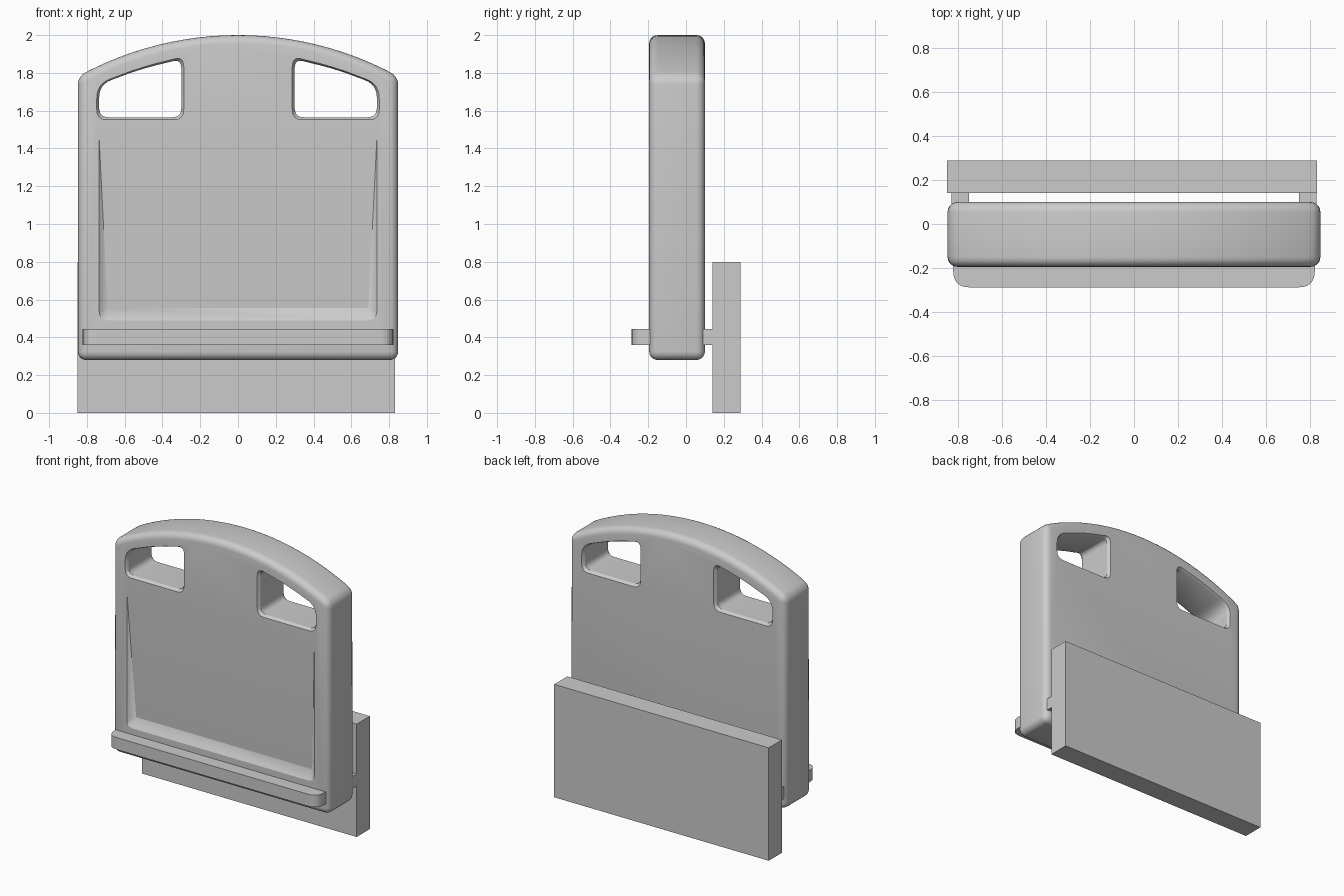
import bpy
import bmesh
import math
from mathutils import Vector

if "Cube" in bpy.data.objects:
    bpy.data.objects.remove(bpy.data.objects["Cube"], do_unlink=True)

grey = bpy.data.materials.new("light grey")
grey.use_nodes = True
grey.diffuse_color = (0.6, 0.6, 0.6, 1)
grey.node_tree.nodes["Principled BSDF"].inputs["Base Color"].default_value = (0.6, 0.6, 0.6, 1)


def add_object(name, bm):
    bmesh.ops.recalc_face_normals(bm, faces=bm.faces)
    mesh = bpy.data.meshes.new(name)
    bm.to_mesh(mesh)
    bm.free()
    mesh.materials.append(grey)
    obj = bpy.data.objects.new(name, mesh)
    bpy.context.collection.objects.link(obj)
    return obj


def rounded(points, steps=6):
    """Outline from (u, v, corner size); a size of 0 keeps the point."""
    out = []
    for i, (u, v, size) in enumerate(points):
        p = Vector((u, v))
        if size == 0:
            out.append(p)
            continue
        before = Vector(points[i - 1][:2])
        after = Vector(points[(i + 1) % len(points)][:2])
        a = p + (before - p).normalized() * size
        b = p + (after - p).normalized() * size
        for k in range(steps + 1):
            t = k / steps
            out.append(a * (1 - t) ** 2 + p * 2 * t * (1 - t) + b * t * t)
    return out


def loft(name, outline, rings, place):
    """Stack copies of an outline at (depth, growth) and close both ends."""
    lo = Vector([min(p[i] for p in outline) for i in (0, 1)])
    hi = Vector([max(p[i] for p in outline) for i in (0, 1)])
    mid, half = (lo + hi) / 2, (hi - lo) / 2
    bm = bmesh.new()
    loops = []
    for depth, grow in rings:
        loops.append([bm.verts.new(place(
            mid.x + (p.x - mid.x) * (1 + grow / half.x),
            mid.y + (p.y - mid.y) * (1 + grow / half.y), depth)) for p in outline])
    n = len(outline)
    for a, b in zip(loops, loops[1:]):
        for i in range(n):
            j = (i + 1) % n
            bm.faces.new((a[i], a[j], b[j], b[i]))
    bm.faces.new(loops[0])
    bm.faces.new(loops[-1])
    return add_object(name, bm)


def upright(u, v, d):
    return (u, d, v)


def flat(u, v, d):
    return (u, v, d)


def box(name, x, y, z):
    outline = [Vector(p) for p in ((x[0], y[0]), (x[1], y[0]), (x[1], y[1]), (x[0], y[1]))]
    return loft(name, outline, [(z[0], 0), (z[1], 0)], flat)


def apply(obj, kind, **settings):
    mod = obj.modifiers.new(kind.title(), kind)
    for key, value in settings.items():
        setattr(mod, key, value)
    bpy.ops.object.select_all(action="DESELECT")
    bpy.context.view_layer.objects.active = obj
    obj.select_set(True)
    bpy.ops.object.modifier_apply(modifier=mod.name)


def cut(obj, cutter):
    apply(obj, "BOOLEAN", object=cutter, operation="DIFFERENCE", solver="EXACT")
    bpy.data.objects.remove(cutter, do_unlink=True)


RADIUS = 1.752


def arch(x):
    return 2 - RADIUS + math.sqrt(RADIUS ** 2 - x * x)


# Arched panel with softened edges
FRONT, BACK, SIDE = -0.195, 0.1, 0.848
segments = 24
top = [SIDE - 2 * SIDE * i / segments for i in range(segments + 1)]
outline = [Vector((-SIDE, 0.28)), Vector((SIDE, 0.28))] + [Vector((x, arch(x))) for x in top]
panel = loft("panel", outline, [(FRONT, 0), (BACK, 0)], upright)
apply(panel, "BEVEL", width=0.045, segments=5, limit_method="ANGLE",
      angle_limit=math.radians(30))

# Two hand holes following the arch, with flared rims
for side in (-1, 1):
    rim = [(0.3, 1.565, 0.05), (0.735, 1.565, 0.05), (0.735, arch(0.735) - 0.1, 0.07)]
    rim += [(x, arch(x) - 0.105, 0) for x in (0.65, 0.57, 0.5, 0.43, 0.37)]
    rim += [(0.3, arch(0.3) - 0.1, 0.05)]
    hole = [Vector((p.x * side, p.y)) for p in rounded(rim)]
    cut(panel, loft("hole_cutter", hole,
                    [(FRONT - 0.01, 0.02), (FRONT + 0.004, 0.01), (FRONT + 0.02, 0),
                     (BACK - 0.02, 0), (BACK - 0.004, 0.01), (BACK + 0.01, 0.02)], upright))

# Shallow front recess, deepest at its lower lip and fading out upwards
bm = bmesh.new()
lip = rounded([(-0.735, 0.49, 0.05), (0.735, 0.49, 0.05), (0.735, 1.45, 0), (-0.735, 1.45, 0)])
for p in lip:
    bm.verts.new((p.x, FRONT, p.y))
    bm.verts.new((p.x, FRONT - 0.05, p.y))
for x in (-0.69, 0.69):
    bm.verts.new((x, FRONT + 0.04, 0.555))
bmesh.ops.convex_hull(bm, input=bm.verts)
cut(panel, add_object("recess_cutter", bm))

bpy.ops.object.select_all(action="DESELECT")
panel.select_set(True)
bpy.context.view_layer.objects.active = panel
bpy.ops.object.shade_smooth_by_angle(angle=math.radians(30))

# Front rail with rounded outer corners
BAND = (0.36, 0.445)
rail = rounded([(-0.825, -0.15, 0), (-0.82, -0.288, 0.07), (0.82, -0.288, 0.07), (0.825, -0.15, 0)])
front_rail = loft("front_rail", rail, [(BAND[0], 0), (BAND[1], 0)], flat)

# Rear arms joining the panel to the mounting plate
for name, side in (("right_arm", -1), ("left_arm", 1)):
    box(name, sorted((0.75 * side, 0.83 * side)), (0.05, 0.16), BAND)

# Mounting plate
box("mounting_plate", (-0.85, 0.832), (0.14, 0.288), (0, 0.8))
